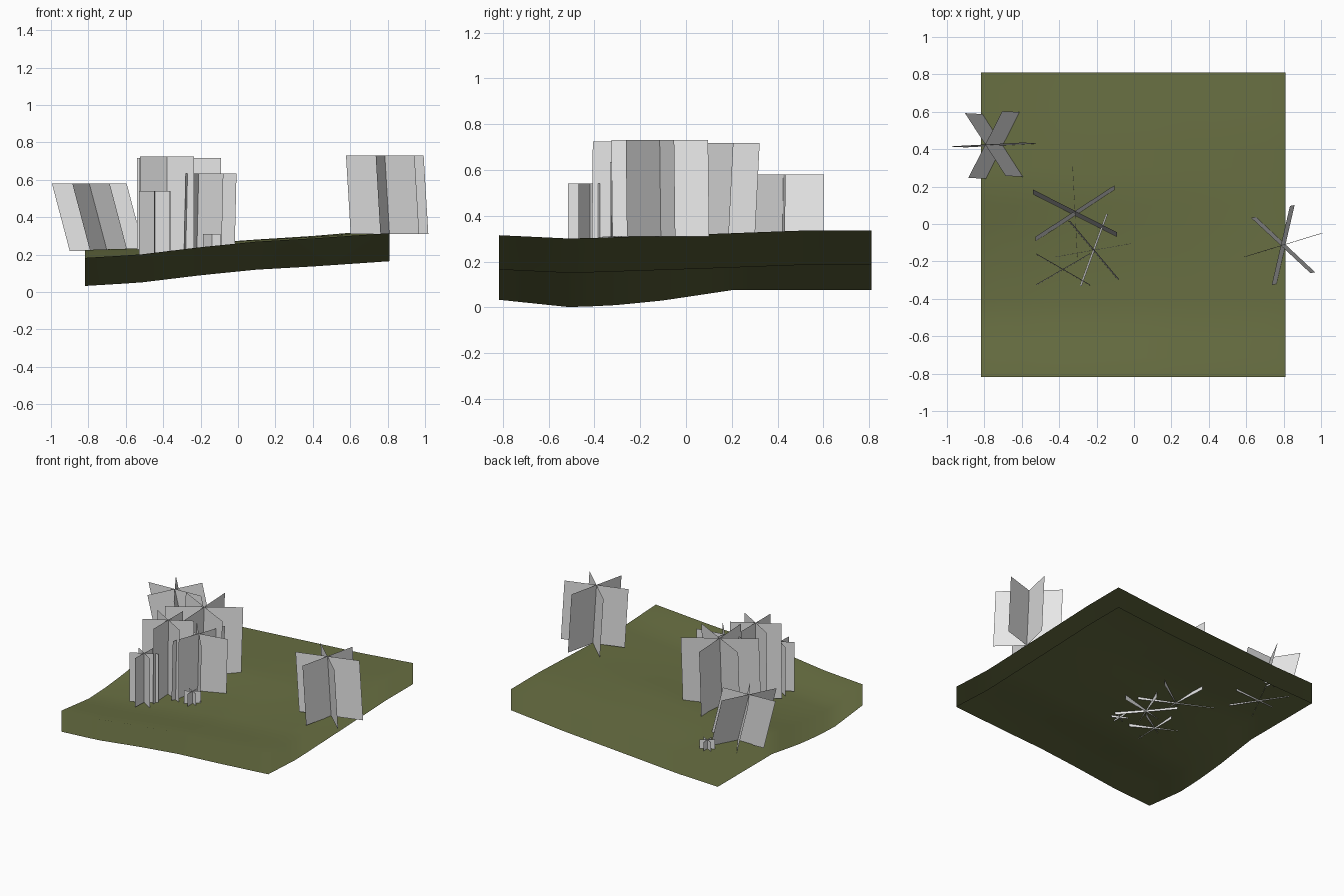
import bpy
import bmesh
import math
from mathutils import Vector

cube = bpy.data.objects.get("Cube")
if cube:
    bpy.data.objects.remove(cube, do_unlink=True)


def make_material(name, color):
    mat = bpy.data.materials.new(name)
    mat.use_nodes = True
    mat.diffuse_color = (*color, 1)
    bsdf = next(n for n in mat.node_tree.nodes if n.type == 'BSDF_PRINCIPLED')
    bsdf.inputs["Base Color"].default_value = (*color, 1)
    bsdf.inputs["Roughness"].default_value = 0.9
    return mat


OLIVE = make_material("olive ground", (0.14, 0.16, 0.055))
GREY = make_material("pale grey", (0.8, 0.8, 0.8))
LOW, HIGH, SKIRT = -0.817, 0.81, 0.15

# Heights along the four borders of the ground: (position, height)
FRONT = [(LOW, .183), (-.53, .20), (-.2, .24), (.1, .27), (.4, .287), (HIGH, .315)]
BACK = [(LOW, .225), (-.5, .235), (0, .27), (.4, .297), (HIGH, .335)]
LEFT = [(LOW, .183), (-.5, .15), (-.3, .16), (-.1, .18), (.2, .225), (HIGH, .225)]
RIGHT = [(LOW, .315), (-.5, .30), (.1, .32), (.5, .335), (HIGH, .335)]


def sample(curve, t):
    for (a, za), (b, zb) in zip(curve, curve[1:]):
        if t <= b:
            return za + (zb - za) * max(0, t - a) / (b - a)
    return curve[-1][1]


def mix(a, b, t):
    return a + (b - a) * t


def ground_height(x, y):
    """Blend the four border profiles across the patch."""
    x, y = min(max(x, LOW), HIGH), min(max(y, LOW), HIGH)
    u, v = (x - LOW) / (HIGH - LOW), (y - LOW) / (HIGH - LOW)
    corners = mix(mix(FRONT[0][1], FRONT[-1][1], u),
                  mix(BACK[0][1], BACK[-1][1], u), v)
    return (mix(sample(FRONT, x), sample(BACK, x), v)
            + mix(sample(LEFT, y), sample(RIGHT, y), u) - corners)


def add_object(name, bm, mat):
    mesh = bpy.data.meshes.new(name)
    bm.to_mesh(mesh)
    bm.free()
    mesh.materials.append(mat)
    obj = bpy.data.objects.new(name, mesh)
    bpy.context.collection.objects.link(obj)
    return obj


# Ground: wavy sheet with an open skirt hanging from its border
bm = bmesh.new()
bmesh.ops.create_grid(bm, x_segments=16, y_segments=16, size=0.5)
for v in bm.verts:
    v.co.x = mix(LOW, HIGH, v.co.x + 0.5)
    v.co.y = mix(LOW, HIGH, v.co.y + 0.5)
    v.co.z = ground_height(v.co.x, v.co.y)
border = [e for e in bm.edges if e.is_boundary]
skirt = bmesh.ops.extrude_edge_only(bm, edges=border)["geom"]
for v in skirt:
    if isinstance(v, bmesh.types.BMVert):
        v.co.z -= SKIRT
bmesh.ops.recalc_face_normals(bm, faces=bm.faces)
top = max(bm.faces, key=lambda f: abs(f.normal.z))
if top.normal.z < 0:
    bmesh.ops.reverse_faces(bm, faces=bm.faces)
for f in bm.faces:
    f.smooth = True
ground = add_object("ground", bm, OLIVE)

# The skirt shares the upward normals of the sheet, so it blends into it
step = 0.05
normals = []
for v in ground.data.vertices:
    x, y = v.co.x, v.co.y
    dx = ground_height(x - step, y) - ground_height(x + step, y)
    dy = ground_height(x, y - step) - ground_height(x, y + step)
    normals.append(Vector((dx, dy, 2 * step)).normalized())
ground.data.normals_split_custom_set_from_vertices(normals)


def tuft(name, foot, head, radius, angle):
    """Three upright cards crossing on one axis, sheared from foot to head."""
    bm = bmesh.new()
    foot, head = Vector(foot), Vector(head)
    for k in range(3):
        a = math.radians(angle + 60 * k)
        arm = Vector((math.cos(a), math.sin(a), 0)) * radius
        bm.faces.new([bm.verts.new(p) for p in
                      (foot - arm, foot + arm, head + arm, head - arm)])
    return add_object(name, bm, GREY)


# Plants: name, foot, head, radius, angle of the first card
tuft("leaning_plant", (-.70, .42, .22), (-.795, .425, .58), .20, 3)
tuft("edge_plant", (.81, -.11, .31), (.785, -.115, .73), .217, 17)
tuft("wide_plant", (-.315, .045, .225), (-.315, .07, .717), .252, 33)
tuft("middle_plant", (-.22, -.14, .21), (-.21, -.14, .635), .205, 10)
tuft("tall_plant", (-.38, -.245, .19), (-.38, -.24, .725), .167, 30)
tuft("narrow_plant", (-.445, -.42, .19), (-.445, -.42, .54), .095, 28)
tuft("front_sprout", (-.14, -.31, .21), (-.14, -.31, .31), .055, 30)
tuft("back_sprout", (-.62, .645, .22), (-.62, .645, .295), .05, 33)
